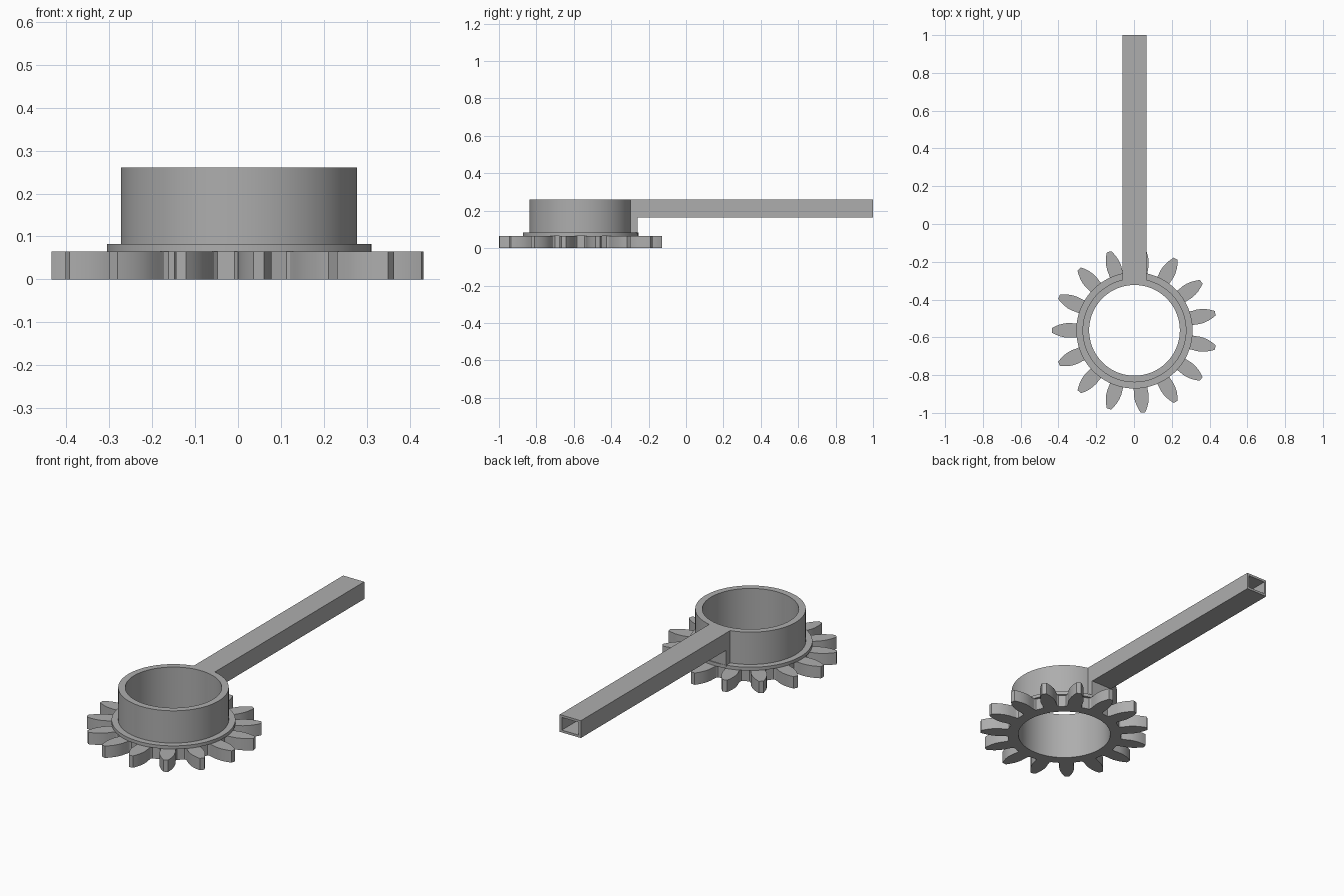
import bpy, bmesh
from math import sin, cos, pi, tau, radians

if "Cube" in bpy.data.objects:
    bpy.data.objects.remove(bpy.data.objects["Cube"], do_unlink=True)

CX, CY = 0.0025, -0.563      # hub axis
BORE, TEETH, SEGMENTS = 0.24, 15, 96

gray = bpy.data.materials.new("plain gray")
gray.use_nodes = True
gray.diffuse_color = (0.42, 0.42, 0.42, 1)
gray.node_tree.nodes["Principled BSDF"].inputs["Base Color"].default_value = gray.diffuse_color


def finish(name, bm, location=(0, 0, 0)):
    bmesh.ops.recalc_face_normals(bm, faces=bm.faces)
    mesh = bpy.data.meshes.new(name)
    bm.to_mesh(mesh)
    bm.free()
    mesh.materials.append(gray)
    obj = bpy.data.objects.new(name, mesh)
    obj.location = location
    bpy.context.collection.objects.link(obj)
    bpy.ops.object.select_all(action="DESELECT")
    obj.select_set(True)
    bpy.context.view_layer.objects.active = obj
    bpy.ops.object.shade_smooth_by_angle(angle=radians(25))
    return obj


def add_loop(bm, points):
    verts = [bm.verts.new((x, y, 0)) for x, y in points]
    return [bm.edges.new((v, verts[i - 1])) for i, v in enumerate(verts)]


def box(bm, x0, x1, y0, y1, z0, z1):
    geom = bmesh.ops.create_cube(bm, size=1)["verts"]
    bmesh.ops.scale(bm, verts=geom, vec=(x1 - x0, y1 - y0, z1 - z0))
    bmesh.ops.translate(bm, verts=geom, vec=((x0 + x1) / 2, (y0 + y1) / 2, (z0 + z1) / 2))


# Toothed wheel: one tooth flank (radius, half width) mirrored and repeated
flank = [(0.293, 0.042), (0.302, 0.037), (0.32, 0.037), (0.345, 0.039),
         (0.37, 0.037), (0.395, 0.031), (0.42, 0.021), (0.437, 0.012)]
tooth = [(r, -w) for r, w in flank] + [(r, w) for r, w in reversed(flank)]
outline = []
for i in range(TEETH):
    a = pi + tau * i / TEETH
    outline += [(r * cos(a) - w * sin(a), r * sin(a) + w * cos(a)) for r, w in tooth]
bore = [(BORE * cos(tau * i / SEGMENTS), BORE * sin(tau * i / SEGMENTS)) for i in range(SEGMENTS)]
bm = bmesh.new()
edges = add_loop(bm, outline) + add_loop(bm, bore)
bmesh.ops.triangle_fill(bm, use_beauty=True, edges=edges)
top = bmesh.ops.extrude_face_region(bm, geom=bm.faces[:])["geom"]
bmesh.ops.translate(bm, vec=(0, 0, 0.065), verts=[g for g in top if isinstance(g, bmesh.types.BMVert)])
finish("toothed_wheel", bm, (CX, CY, 0))

# Collar and round wall, turned from one profile
profile = [(BORE, 0.065), (0.308, 0.065), (0.308, 0.083), (0.275, 0.083), (0.275, 0.26), (BORE, 0.26)]
bm = bmesh.new()
verts = [bm.verts.new((r, 0, z)) for r, z in profile]
ring = [bm.edges.new((v, verts[i - 1])) for i, v in enumerate(verts)]
bmesh.ops.spin(bm, geom=verts + ring, cent=(0, 0, 0), axis=(0, 0, 1), angle=tau,
               steps=SEGMENTS, use_merge=True)
bmesh.ops.remove_doubles(bm, verts=bm.verts, dist=0.0001)
finish("hub_ring", bm, (CX, CY, 0))

# Handle: square bar with its far end hollowed
START = CY + 0.255
LEFT, RIGHT = CX - 0.064, CX + 0.064
bm = bmesh.new()
box(bm, LEFT, RIGHT, START, 1.0, 0.165, 0.26)
end = max(bm.faces, key=lambda f: f.calc_center_median().y)
bmesh.ops.inset_region(bm, faces=[end], thickness=0.018)
hollow = bmesh.ops.extrude_face_region(bm, geom=[end])["geom"]
if end.is_valid:
    bm.faces.remove(end)
bmesh.ops.translate(bm, vec=(0, START + 0.03 - 1.0, 0),
                    verts=[g for g in hollow if isinstance(g, bmesh.types.BMVert)])
finish("hollow_handle", bm)

# Short post carrying the handle above the collar
bm = bmesh.new()
box(bm, LEFT, RIGHT, START, -0.26, 0.075, 0.165)
finish("handle_post", bm)
